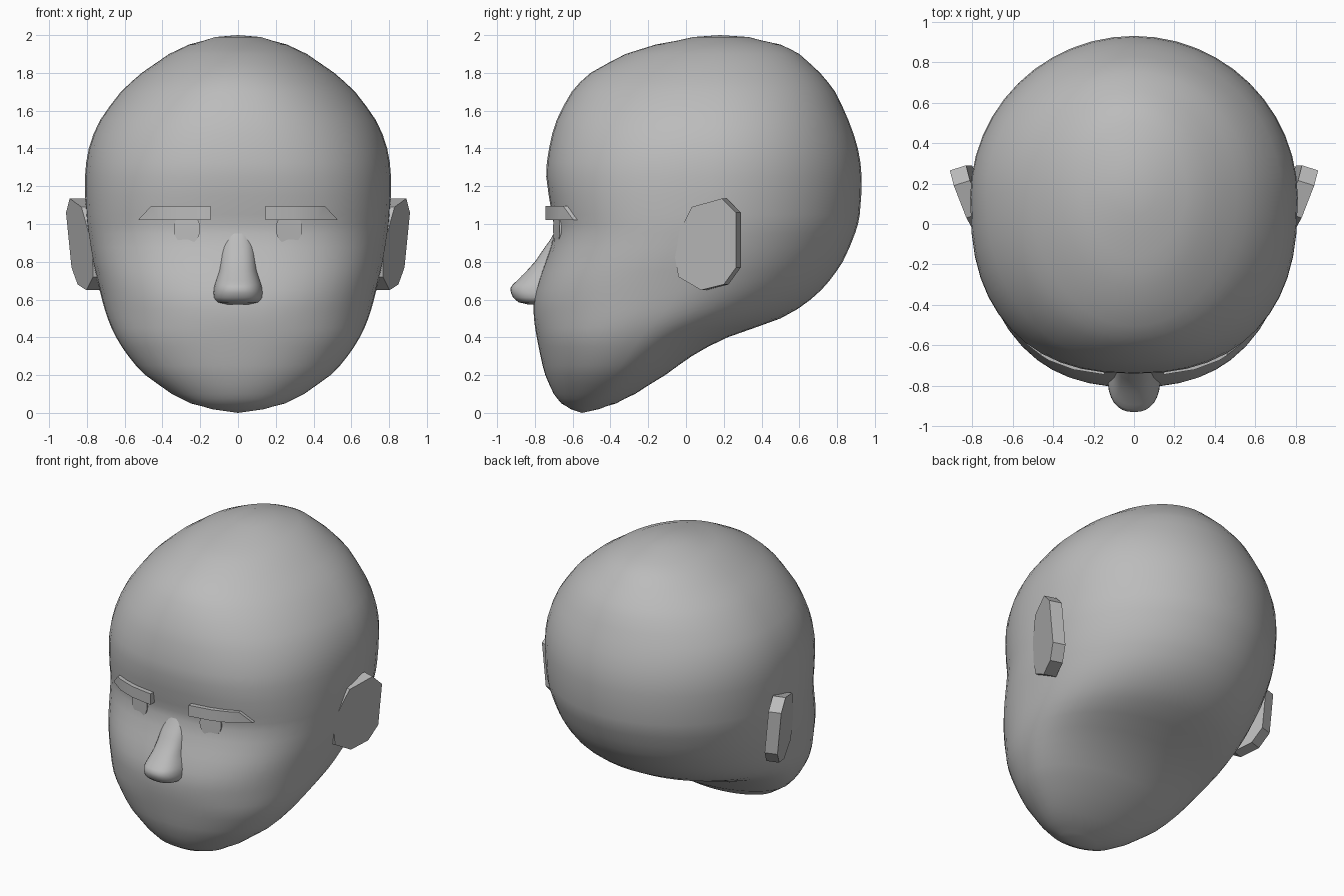
import bpy, bmesh, math

if "Cube" in bpy.data.objects:
    bpy.data.objects.remove(bpy.data.objects["Cube"])

skin = bpy.data.materials.new("grey_clay")
skin.diffuse_color = (0.5, 0.5, 0.5, 1)
skin.use_nodes = True
skin.node_tree.nodes["Principled BSDF"].inputs["Base Color"].default_value = skin.diffuse_color


def finish(bm, name, angle):
    bmesh.ops.recalc_face_normals(bm, faces=bm.faces)
    me = bpy.data.meshes.new(name)
    bm.to_mesh(me)
    bm.free()
    me.materials.append(skin)
    ob = bpy.data.objects.new(name, me)
    bpy.context.collection.objects.link(ob)
    bpy.ops.object.select_all(action='DESELECT')
    ob.select_set(True)
    bpy.context.view_layer.objects.active = ob
    bpy.ops.object.shade_smooth_by_angle(angle=math.radians(angle))
    return ob


def loft(bm, rings, closed=True):
    loops = [[bm.verts.new(p) for p in r] for r in rings]
    for a, b in zip(loops, loops[1:]):
        n = len(a)
        for i in range(n if closed else n - 1):
            j = (i + 1) % n
            bm.faces.new((a[i], a[j], b[j], b[i]))
    return loops


def cap(bm, loop, tip):
    v = bm.verts.new(tip)
    for i in range(len(loop)):
        bm.faces.new((loop[i - 1], loop[i], v))


def smooth_rows(rows, steps):
    """Catmull-Rom rows in between the given ones."""
    out = []
    for i in range(len(rows) - 1):
        p = [rows[max(0, i - 1)], rows[i], rows[i + 1], rows[min(len(rows) - 1, i + 2)]]
        for s in range(steps):
            t = s / steps
            out.append([b + t * (c - b) if k == 0 else
                        0.5 * (2 * b + (c - a) * t + (2 * a - 5 * b + 4 * c - d) * t * t
                               + (3 * b - a - 3 * c + d) * t ** 3)
                        for k, (a, b, c, d) in enumerate(zip(*p))])
    return out + [rows[-1]]


def spow(v, e):
    return math.copysign(abs(v) ** e, v)


# Head: height, half width, front y, back y, y of the widest point, front squareness
LEVELS = [
    (0.02, 0.14, -0.61, -0.46, -0.54, 2.0),
    (0.05, 0.25, -0.66, -0.37, -0.50, 2.0),
    (0.10, 0.35, -0.70, -0.27, -0.45, 2.0),
    (0.20, 0.49, -0.745, -0.11, -0.38, 2.1),
    (0.30, 0.58, -0.77, 0.03, -0.31, 2.2),
    (0.40, 0.645, -0.79, 0.22, -0.24, 2.3),
    (0.50, 0.69, -0.805, 0.50, -0.15, 2.3),
    (0.60, 0.72, -0.805, 0.66, -0.06, 2.4),
    (0.70, 0.745, -0.78, 0.76, 0.0, 2.5),
    (0.80, 0.77, -0.745, 0.83, 0.04, 2.5),
    (0.95, 0.795, -0.70, 0.895, 0.09, 2.5),
    (1.05, 0.805, -0.71, 0.92, 0.11, 2.5),
    (1.25, 0.81, -0.74, 0.93, 0.13, 2.4),
    (1.40, 0.79, -0.725, 0.91, 0.14, 2.3),
    (1.55, 0.73, -0.685, 0.86, 0.15, 2.2),
    (1.70, 0.62, -0.605, 0.79, 0.16, 2.1),
    (1.80, 0.51, -0.505, 0.71, 0.16, 2.0),
    (1.90, 0.365, -0.32, 0.60, 0.17, 2.0),
    (1.95, 0.26, -0.16, 0.50, 0.17, 2.0),
    (1.99, 0.12, 0.04, 0.33, 0.18, 2.0),
]
SIDES = 48
bm = bmesh.new()
rings = []
for z, w, yf, yb, yw, n in smooth_rows(LEVELS, 2):
    ring = []
    for i in range(SIDES):
        a = 2 * math.pi * i / SIDES
        c, s = math.cos(a), math.sin(a)
        e = 2 / n if s < 0 else 1.0
        ring.append((w * spow(c, e), yw + spow(s, e) * ((yw - yf) if s < 0 else (yb - yw)), z))
    rings.append(ring)
loops = loft(bm, rings)
cap(bm, loops[0], (0, -0.55, 0.0))
cap(bm, loops[-1], (0, 0.18, 2.0))
finish(bm, "head", 60)

# Nose: height, half width, tip y, root y
NOSE = [
    (0.575, 0.07, -0.84, -0.74),
    (0.585, 0.11, -0.885, -0.74),
    (0.61, 0.13, -0.915, -0.74),
    (0.66, 0.13, -0.93, -0.72),
    (0.70, 0.12, -0.895, -0.70),
    (0.75, 0.105, -0.845, -0.68),
    (0.80, 0.10, -0.80, -0.66),
    (0.88, 0.09, -0.745, -0.64),
    (0.96, 0.07, -0.695, -0.62),
]
bm = bmesh.new()
rings = [[(w * spow(math.cos(a), 0.8), yr + (yt - yr) * spow(math.sin(a), 0.75), z)
          for a in (math.pi * i / 16 for i in range(17))] for z, w, yt, yr in smooth_rows(NOSE, 2)]
loops = loft(bm, rings, closed=False)
bm.faces.new(loops[0])
finish(bm, "nose", 60)

EAR = [(-0.07, 0.89), (0.03, 1.09), (0.19, 1.135), (0.265, 1.06),
       (0.265, 0.77), (0.20, 0.68), (0.08, 0.65), (-0.04, 0.72)]
BROW = [(0.145, -0.745), (0.30, -0.72), (0.42, -0.675), (0.53, -0.595)]

for side, label in ((-1, "left"), (1, "right")):
    # Ear: slanted eight-sided slab flaring out to the rear
    bm = bmesh.new()
    outer = [(side * (0.79 + 0.36 * (y + 0.07) - 0.1 * (1.06 - z)), y, z) for y, z in EAR]
    inner = [(x - side * 0.08, y + (0.025 if y > 0 else 0.0), z) for x, y, z in outer]
    loops = loft(bm, [inner, outer])
    for loop in loops:
        bm.faces.new(loop)
    finish(bm, label + "_ear", 30)

    # Eyebrow: curved bar with a slanted outer end
    bm = bmesh.new()
    rings = []
    for i, (x, y) in enumerate(BROW):
        xt, yt = (0.46, -0.65) if i == 3 else (x, y)
        rings.append([(side * x, y, 1.02), (side * xt, yt, 1.095),
                      (side * xt, yt + 0.09, 1.095), (side * x, y + 0.09, 1.02)])
    loops = loft(bm, rings)
    bm.faces.new(loops[0])
    bm.faces.new(loops[-1])
    finish(bm, label + "_eyebrow", 30)

    # Eye: shallow oval plate set into the face
    bm = bmesh.new()
    oval = [(0.27 + 0.07 * math.cos(a), 0.975 + 0.085 * math.sin(a))
            for a in (2 * math.pi * i / 24 for i in range(24))]
    loops = loft(bm, [[(side * x, y - 0.686 + 0.25 * (x - 0.27), z) for x, z in oval]
                      for y in (0.0, 0.009)])
    for loop in loops:
        bm.faces.new(loop)
    finish(bm, label + "_eye", 30)
